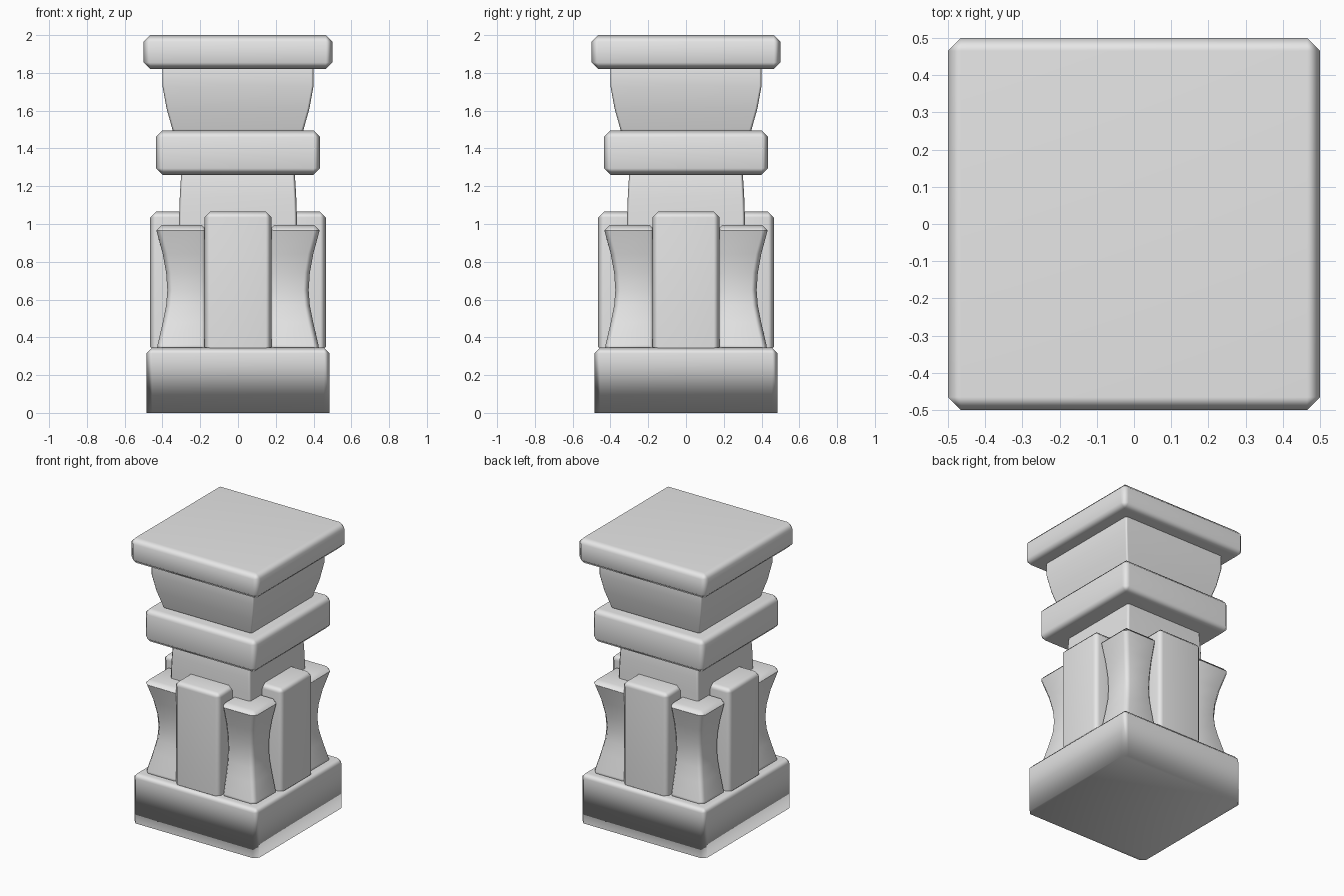
import bpy
import bmesh
import math

cube = bpy.data.objects.get("Cube")
if cube:
    bpy.data.objects.remove(cube, do_unlink=True)

stone = bpy.data.materials.new("grey stone")
stone.use_nodes = True
GREY = (0.8, 0.8, 0.8, 1)
stone.diffuse_color = GREY
stone.node_tree.nodes["Principled BSDF"].inputs["Base Color"].default_value = GREY


def loft(name, rings, bevel, bevel_bottom=True, turn=0):
    """Stack rectangles (x0, x1, y0, y1, z), cap the ends and chamfer the hard edges."""
    bm = bmesh.new()
    loops = [[bm.verts.new(p) for p in ((a, c, z), (b, c, z), (b, d, z), (a, d, z))]
             for a, b, c, d, z in rings]
    bm.faces.new(loops[0][::-1])
    bm.faces.new(loops[-1])
    for low, high in zip(loops, loops[1:]):
        for i in range(4):
            j = (i + 1) % 4
            bm.faces.new((low[i], low[j], high[j], high[i]))
    bm.normal_update()
    floor = rings[0][-1]
    hard = [e for e in bm.edges if e.calc_face_angle() > math.radians(40)
            and (bevel_bottom or any(v.co.z > floor + 0.001 for v in e.verts))]
    bmesh.ops.bevel(bm, geom=hard, offset=bevel, offset_type='OFFSET',
                    segments=1, affect='EDGES', clamp_overlap=True)
    bmesh.ops.recalc_face_normals(bm, faces=bm.faces[:])
    for f in bm.faces:
        f.smooth = True
    mesh = bpy.data.meshes.new(name)
    bm.to_mesh(mesh)
    bm.free()
    mesh.materials.append(stone)
    obj = bpy.data.objects.new(name, mesh)
    bpy.context.collection.objects.link(obj)
    obj.rotation_euler.z = turn * math.pi / 2
    obj.modifiers.new("even shading", 'WEIGHTED_NORMAL')
    return obj


def square(profile):
    return [(-h, h, -h, h, z) for h, z in profile]


# Plinth, shaft and the stacked upper blocks
loft("plinth", square([(0.485, 0), (0.485, 0.345)]), 0.03, bevel_bottom=False)
loft("shaft", square([(0.312, 0.3), (0.312, 1.04), (0.308, 1.15), (0.3, 1.28)]), 0.015)
loft("collar", square([(0.435, 1.26), (0.435, 1.495)]), 0.035)
loft("capital", square([(0.34, 1.48), (0.347, 1.5), (0.378, 1.61),
                        (0.4, 1.73), (0.4, 1.84)]), 0.012)
loft("cap_slab", square([(0.5, 1.82), (0.5, 2)]), 0.035)

# Straight buttress on each side and a waisted one at each corner
waist = [(0.432, 0.32), (0.426, 0.36), (0.398, 0.48), (0.38, 0.57), (0.374, 0.65),
         (0.38, 0.74), (0.398, 0.84), (0.432, 0.965), (0.432, 0.995)]
sides = ("front", "left", "back", "right")
corners = ("front_left", "back_left", "back_right", "front_right")
for n in range(4):
    loft(sides[n] + "_buttress",
         [(-0.177, 0.177, -0.465, -0.2, z) for z in (0.32, 1.065)], 0.03, turn=n)
    loft(corners[n] + "_buttress",
         [(0.165, h, -h, -0.165, z) for h, z in waist], 0.028, bevel_bottom=False, turn=n)
